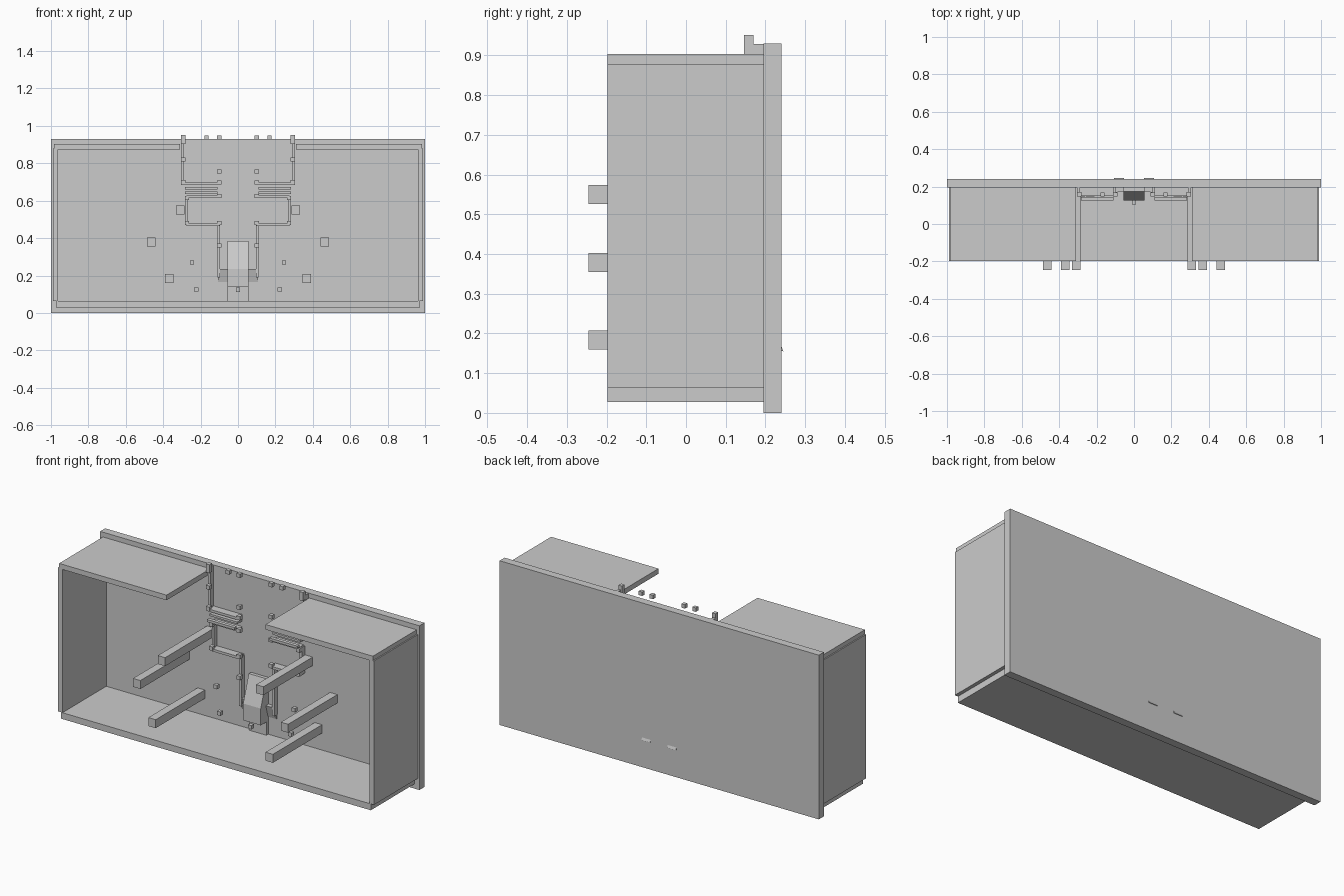
import bpy, bmesh


def box(name, x0, x1, y0, y1, z0, z1):
    bpy.ops.mesh.primitive_cube_add(size=1, location=((x0 + x1) / 2, (y0 + y1) / 2, (z0 + z1) / 2))
    o = bpy.context.object
    o.name = name
    o.scale = (abs(x1 - x0), y1 - y0, z1 - z0)
    bpy.ops.object.transform_apply(location=False, rotation=False, scale=True)
    return o


def prism(name, profile, x0, x1):
    # side profile in (y, z) swept along x
    bm = bmesh.new()
    f = bm.faces.new([bm.verts.new((x0, y, z)) for y, z in profile])
    ext = bmesh.ops.extrude_face_region(bm, geom=[f])
    verts = [v for v in ext["geom"] if isinstance(v, bmesh.types.BMVert)]
    bmesh.ops.translate(bm, verts=verts, vec=(x1 - x0, 0, 0))
    bmesh.ops.recalc_face_normals(bm, faces=bm.faces)
    me = bpy.data.meshes.new(name)
    bm.to_mesh(me)
    bm.free()
    o = bpy.data.objects.new(name, me)
    bpy.context.collection.objects.link(o)
    return o


def mirrored_box(name, x0, x1, y0, y1, z0, z1):
    for side, s in (("left", -1), ("right", 1)):
        a, b = sorted((s * x0, s * x1))
        box(f"{name}_{side}", a, b, y0, y1, z0, z1)


# Case: back plate, floor, side walls, two half roofs
box("back_plate", -1, 1, 0.195, 0.24, 0, 0.93)
box("floor_panel", -0.97, 0.97, -0.197, 0.195, 0.027, 0.063)
mirrored_box("side_wall", 0.962, 0.99, -0.197, 0.195, 0.063, 0.878)
mirrored_box("roof_panel", 0.31, 0.983, -0.197, 0.195, 0.874, 0.903)

# Long support pegs
for i, (x, z) in enumerate([(0.308, 0.55), (0.463, 0.379), (0.367, 0.183)]):
    mirrored_box(f"long_peg_{i}", x - 0.023, x + 0.023, -0.245, 0.195, z - 0.024, z + 0.024)

# Small floating studs
studs = [(0.245, 0.27), (0.223, 0.125), (0.168, 0.939), (0.1, 0.939),
         (0.1, 0.757), (0.1, 0.698), (0.1, 0.626), (0.1, 0.48)]
for i, (x, z) in enumerate(studs):
    mirrored_box(f"stud_{i}", x - 0.011, x + 0.011, 0.146, 0.168, z - 0.011, z + 0.011)
box("centre_stud", -0.011, 0.011, 0.104, 0.126, 0.113, 0.135)

# Stepped rails: thin walls with raised lips
rails = [(0.290, 0.305, 0.69, 0.928, 0.168),
         (0.110, 0.305, 0.684, 0.698, 0.150),
         (0.110, 0.283, 0.636, 0.650, 0.125),
         (0.110, 0.283, 0.660, 0.672, 0.150),
         (0.110, 0.275, 0.618, 0.629, 0.150),
         (0.268, 0.282, 0.470, 0.625, 0.168),
         (0.098, 0.275, 0.464, 0.478, 0.150),
         (0.096, 0.110, 0.190, 0.470, 0.168)]
for i, (x0, x1, z0, z1, y0) in enumerate(rails):
    mirrored_box(f"rail_{i}", x0, x1, y0, 0.195 if i not in (2,) else 0.145, z0, z1)

# Blocks at the rail ends and joints
for i, (x, z, h) in enumerate([(0.293, 0.927, 0.024), (0.293, 0.82, 0.011), (0.293, 0.70, 0.011),
                               (0.273, 0.615, 0.011), (0.273, 0.48, 0.011), (0.1, 0.36, 0.011)]):
    mirrored_box(f"rail_block_{i}", x - 0.011, x + 0.011, 0.146, 0.17, z - h, z + h)

# Central chute with sloped face
prism("chute", [(0.196, 0.385), (0.175, 0.385), (0.125, 0.235), (0.125, 0.14),
                (0.175, 0.14), (0.175, 0.065), (0.196, 0.065)], -0.055, 0.055)

# Slanted fins whose tips poke through the back plate
for side, s in (("left", -1), ("right", 1)):
    a, b = sorted((s * 0.054, s * 0.108))
    prism(f"chute_fin_{side}", [(0.17, 0.235), (0.215, 0.235), (0.245, 0.155), (0.19, 0.165)], a, b)
